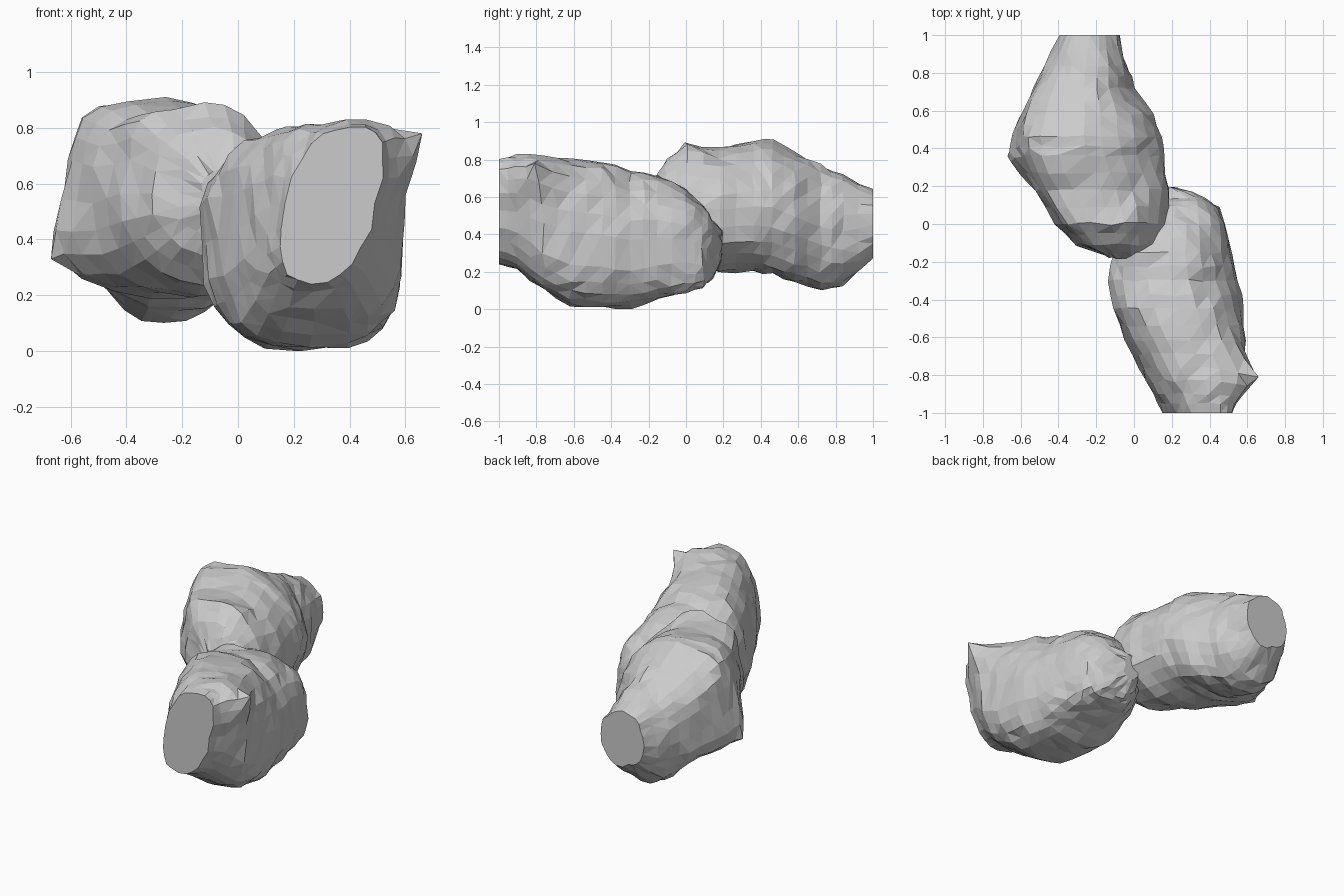
import bpy, bmesh, math, random
from mathutils import Vector, noise

if "Cube" in bpy.data.objects:
    bpy.data.objects.remove(bpy.data.objects["Cube"])

SIDES = 24
random.seed(4)

# Sections: y, x min, x max, z min, z max, lean (top shifts to +x)
FRONT = [
    (-1.00, 0.17, 0.50, 0.25, 0.81, 0.07),
    (-0.90, 0.11, 0.55, 0.21, 0.83, 0.06),
    (-0.76, 0.03, 0.60, 0.10, 0.82, 0.04),
    (-0.62, -0.04, 0.59, 0.02, 0.81, 0.02),
    (-0.45, -0.11, 0.58, 0.01, 0.79, 0.00),
    (-0.30, -0.13, 0.54, 0.00, 0.74, -0.01),
    (-0.15, -0.10, 0.51, 0.05, 0.72, -0.02),
    (0.00, -0.03, 0.49, 0.09, 0.65, -0.02),
    (0.09, 0.03, 0.45, 0.11, 0.55, -0.02),
    (0.14, 0.09, 0.38, 0.16, 0.47, 0.00),
    (0.19, 0.12, 0.23, 0.25, 0.42, 0.00),
]
BACK = [
    (-0.18, -0.13, 0.04, 0.48, 0.66, 0.00),
    (-0.11, -0.30, 0.13, 0.34, 0.79, 0.00),
    (0.00, -0.41, 0.17, 0.24, 0.89, 0.00),
    (0.18, -0.52, 0.20, 0.20, 0.86, -0.02),
    (0.36, -0.60, 0.16, 0.20, 0.90, -0.03),
    (0.46, -0.60, 0.13, 0.19, 0.90, -0.03),
    (0.58, -0.58, 0.10, 0.15, 0.84, -0.02),
    (0.72, -0.53, 0.00, 0.11, 0.77, 0.00),
    (0.84, -0.47, -0.04, 0.12, 0.71, 0.00),
    (1.00, -0.39, -0.08, 0.27, 0.63, 0.00),
]


def ring_points(sec, powers, blend):
    """Rounded-box cross-section; each corner has its own squareness."""
    y, x0, x1, z0, z1, lean = sec
    pts = []
    for i in range(SIDES):
        a = 2 * math.pi * i / SIDES
        c, s = math.cos(a), math.sin(a)
        power = 2.4 + (powers[4 * i // SIDES] - 2.4) * blend
        u = math.copysign(abs(c) ** (2 / power), c)
        v = math.copysign(abs(s) ** (2 / power), s)
        x = (x0 + x1) / 2 + u * (x1 - x0) / 2 + lean * v
        z = (z0 + z1) / 2 + v * (z1 - z0) / 2
        pts.append(Vector((x, y, z)))
    return pts


def lobe(name, sections, powers, tip, radius):
    # Add a ring halfway between each pair of sections
    rows = []
    for a, b in zip(sections, sections[1:]):
        rows += [a, tuple((p + q) / 2 for p, q in zip(a, b))]
    rows.append(sections[-1])

    bm = bmesh.new()
    rings = []
    for k, sec in enumerate(rows):
        blend = min(1, 3 * math.sin(math.pi * k / (len(rows) - 1)) ** 2)
        mid = Vector(((sec[1] + sec[2]) / 2, sec[0], (sec[3] + sec[4]) / 2))
        ring = []
        for p in ring_points(sec, powers, blend):
            # Lumpy surface, with the cut ends kept flat
            out = (p - mid).normalized()
            p += out * (0.02 * noise.noise(p * 5) + random.uniform(-0.01, 0.01))
            p.y += random.uniform(-0.008, 0.008)
            if abs(sec[0]) == 1:
                p.y = sec[0]
            p.z = max(p.z, 0.0)
            ring.append(bm.verts.new(p))
        rings.append(ring)

    # Pull one corner out to its tip, fading with distance
    tip = Vector(tip)
    start = min(bm.verts, key=lambda v: (v.co - tip).length).co.copy()
    for v in bm.verts:
        d = (v.co - start).length
        if d < radius and abs(v.co.y) < 0.99:
            v.co += (tip - start) * (1 - d / radius) ** 1.3

    for r, s in zip(rings, rings[1:]):
        for i in range(SIDES):
            j = (i + 1) % SIDES
            bm.faces.new((r[i], r[j], s[j], s[i]))
    bm.faces.new(rings[0])
    bm.faces.new(rings[-1])
    bmesh.ops.triangulate(bm, faces=[f for f in bm.faces if len(f.verts) == 4])
    bmesh.ops.recalc_face_normals(bm, faces=bm.faces)
    mesh = bpy.data.meshes.new(name)
    bm.to_mesh(mesh)
    bm.free()
    ob = bpy.data.objects.new(name, mesh)
    bpy.context.collection.objects.link(ob)
    return ob


# Two lumpy lobes; corner order is top right, top left, bottom left, bottom right
rock = lobe("rock_body", FRONT, (2.1, 2.8, 2.6, 3.3), (0.66, -0.81, 0.78), 0.2)
rear = lobe("rear_lobe", BACK, (1.9, 2.9, 2.2, 2.2), (-0.67, 0.36, 0.33), 0.3)

# Merge the lobes into one body
mod = rock.modifiers.new("merge", "BOOLEAN")
mod.operation = "UNION"
mod.solver = "EXACT"
mod.object = rear
bpy.context.view_layer.objects.active = rock
rock.select_set(True)
bpy.ops.object.modifier_apply(modifier=mod.name)
bpy.data.objects.remove(rear, do_unlink=True)
